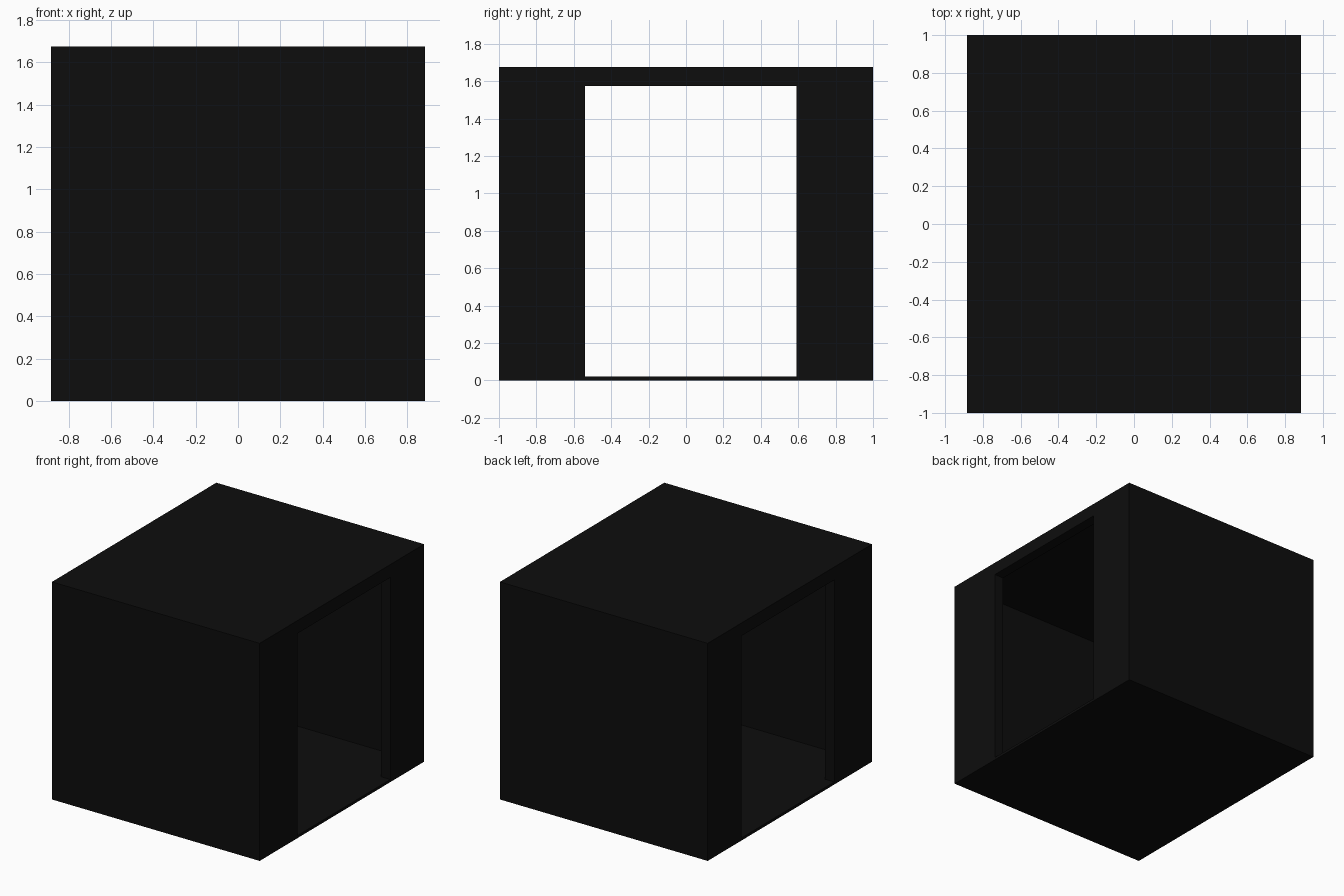
import bpy
import bmesh
from mathutils import Matrix, Vector

cube = bpy.data.objects.get("Cube")
if cube:
    bpy.data.objects.remove(cube, do_unlink=True)

HALF_X, HALF_Y, HEIGHT = 0.885, 1.0, 1.675
SIDE, END, SLAB = 0.08, 0.06, 0.02      # wall, end wall and slab thickness


def box(name, low, high):
    """Axis-aligned box between two corners."""
    low, high = Vector(low), Vector(high)
    bm = bmesh.new()
    bmesh.ops.create_cube(
        bm, size=1,
        matrix=Matrix.Translation((low + high) / 2) @ Matrix.Diagonal((*(high - low), 1)))
    mesh = bpy.data.meshes.new(name)
    bm.to_mesh(mesh)
    bm.free()
    obj = bpy.data.objects.new(name, mesh)
    bpy.context.collection.objects.link(obj)
    return obj


def cut(target, cutter):
    """Subtract the cutter and discard it."""
    cutter.hide_render = True
    mod = target.modifiers.new("cut", "BOOLEAN")
    mod.operation = "DIFFERENCE"
    mod.solver = "EXACT"
    mod.object = cutter
    bpy.context.view_layer.objects.active = target
    bpy.ops.object.modifier_apply(modifier=mod.name)
    bpy.data.objects.remove(cutter, do_unlink=True)


black = bpy.data.materials.new("black")
black.use_nodes = True
colour = (0.004, 0.004, 0.004, 1)
black.diffuse_color = colour
black.node_tree.nodes["Principled BSDF"].inputs["Base Color"].default_value = colour

# Outer shell
shell = box("room_shell", (-HALF_X, -HALF_Y, 0), (HALF_X, HALF_Y, HEIGHT))

# Hollow interior
cut(shell, box("interior_cutter",
               (SIDE - HALF_X, END - HALF_Y, SLAB),
               (HALF_X - SIDE, HALF_Y - END, HEIGHT - SLAB)))

# Doorways through both side walls
cut(shell, box("doorway_cutter", (-1, -0.54, SLAB), (1, 0.59, 1.575)))

shell.data.materials.clear()
shell.data.materials.append(black)
for face in shell.data.polygons:
    face.material_index = 0
